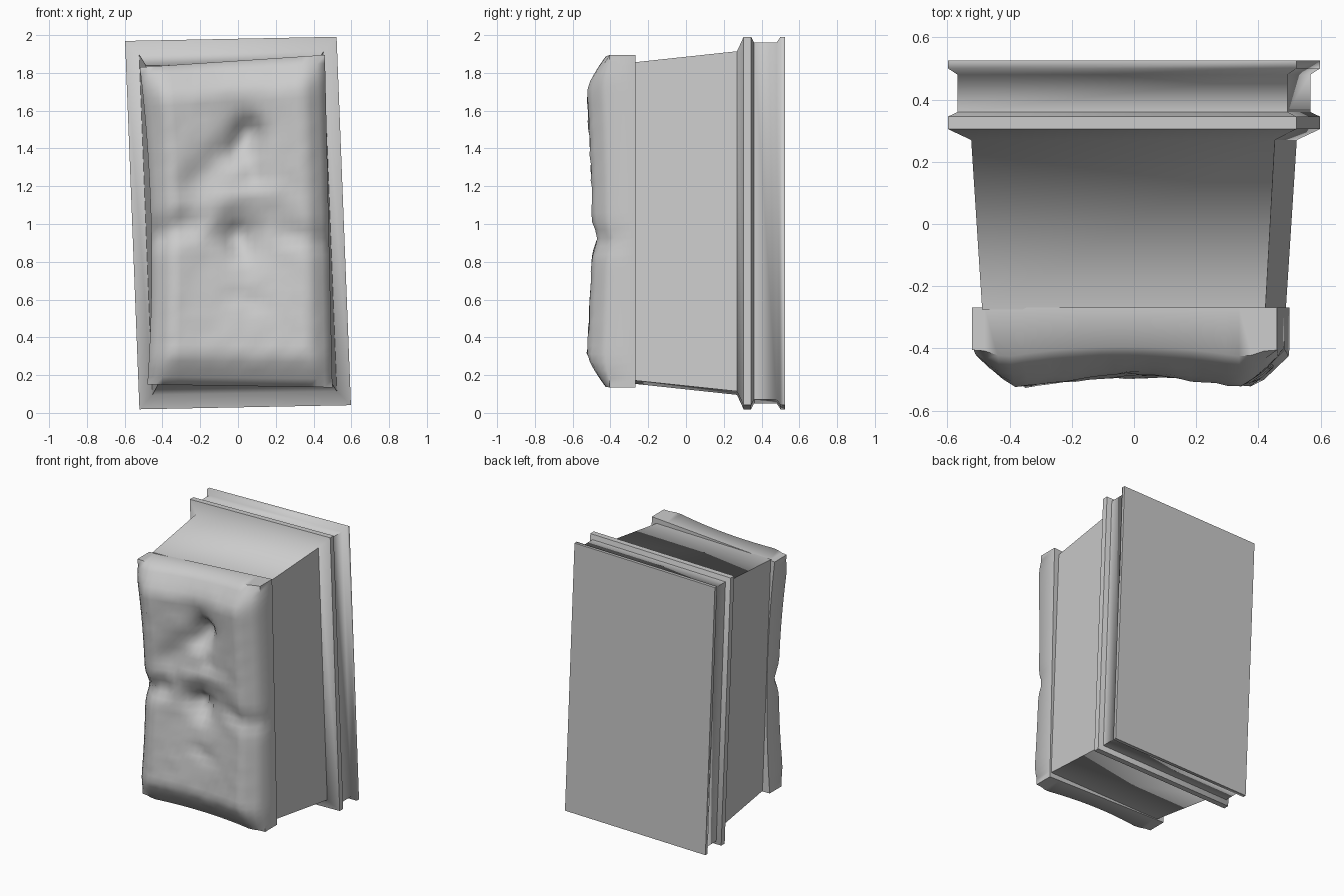
import bpy, bmesh, math, random

if "Cube" in bpy.data.objects:
    bpy.data.objects.remove(bpy.data.objects["Cube"])

random.seed(4)
TILT = 0.039          # whole piece leans slightly in the front plane
MID_Z = 1.005


def finish(name, bm, angle):
    bmesh.ops.recalc_face_normals(bm, faces=bm.faces)
    mesh = bpy.data.meshes.new(name)
    bm.to_mesh(mesh)
    bm.free()
    ob = bpy.data.objects.new(name, mesh)
    bpy.context.collection.objects.link(ob)
    bpy.ops.object.select_all(action='DESELECT')
    ob.select_set(True)
    bpy.context.view_layer.objects.active = ob
    bpy.ops.object.shade_smooth_by_angle(angle=math.radians(angle))
    return ob


# Backing frame with groove and tapered body: stacked rectangles (y, half width, half height)
sections = [(0.525, 0.56, 0.975), (0.50, 0.56, 0.975), (0.48, 0.53, 0.945),
            (0.36, 0.53, 0.945), (0.345, 0.56, 0.975), (0.305, 0.56, 0.975),
            (0.27, 0.488, 0.90), (-0.275, 0.455, 0.842)]
bm = bmesh.new()
rings = []
for y, w, h in sections:
    ring = []
    for sx, sz in ((-1, -1), (1, -1), (1, 1), (-1, 1)):
        x, z = sx * w, sz * h
        ring.append(bm.verts.new((x - TILT * z, y, MID_Z + z + TILT * x * 0.5)))
    rings.append(ring)
for a, b in zip(rings, rings[1:]):
    for i in range(4):
        j = (i + 1) % 4
        bm.faces.new((a[i], a[j], b[j], b[i]))
bm.faces.new(rings[0])
bm.faces.new(rings[-1])
finish("frame_and_body", bm, 60)

# Dents in the front pad: segment x0, z0, x1, z1, radius, depth
dents = [(0.0, 0.95, 0.02, 0.92, 0.09, 0.08),
         (0.0, 1.05, 0.0, 0.85, 0.26, 0.035),
         (0.05, 1.50, 0.0, 1.38, 0.06, 0.06),
         (0.04, 1.50, -0.22, 1.22, 0.08, 0.035),
         (-0.02, 1.60, 0.06, 1.48, 0.12, 0.025),
         (-0.52, 0.92, -0.28, 0.99, 0.07, 0.05),
         (0.25, 0.95, 0.50, 0.90, 0.06, 0.03),
         (-0.02, 0.62, 0.11, 0.58, 0.04, 0.02),
         (0.08, 1.45, 0.08, 1.25, 0.05, 0.03),
         (-0.10, 1.12, 0.18, 1.16, 0.06, -0.025)]


def segment_distance(x, z, x0, z0, x1, z1):
    dx, dz = x1 - x0, z1 - z0
    t = ((x - x0) * dx + (z - z0) * dz) / (dx * dx + dz * dz + 1e-9)
    t = max(0, min(1, t))
    return math.hypot(x - x0 - t * dx, z - z0 - t * dz)


def pad_point(u, v):
    a, b = (u + 1) / 2, (v + 1) / 2
    left = -0.48 - 0.04 * b + 0.04 * (1 - v * v)
    right = 0.50 - 0.04 * b - 0.0 * (1 - v * v)
    x = left + (right - left) * a
    low = 0.15 - 0.015 * a
    high = 1.83 + 0.065 * a
    z = low + (high - low) * b
    # Dished face, higher towards the corners
    y = -0.525 + 0.03 * max(0, 1 - (u / 0.75) ** 2) + 0.02 * max(0, 1 - (v / 0.8) ** 2)
    # Rounded rim
    eu, ev = max(0, (abs(u) - 0.74) / 0.26), max(0, (abs(v) - 0.80) / 0.20)
    y += 0.10 * min(1.2, math.hypot(eu ** 1.3, ev ** 1.3))
    for x0, z0, x1, z1, r, depth in dents:
        d = segment_distance(x, z, x0, z0, x1, z1)
        y += depth * math.exp(-(d / r) ** 2)
    # Crumpling gathers around the centre
    near = math.exp(-(math.hypot(x, z - 0.97) / 0.13) ** 2)
    y += random.uniform(-0.025, 0.025) * near
    y += random.uniform(-0.004, 0.004) * (abs(u) < 0.9 and abs(v) < 0.9)
    return x, min(y, -0.31), z


# Crumpled front pad
NX, NZ = 24, 40
bm = bmesh.new()
grid = [[bm.verts.new(pad_point(2 * i / NX - 1, 2 * j / NZ - 1))
         for i in range(NX + 1)] for j in range(NZ + 1)]
for j in range(NZ):
    for i in range(NX):
        bm.faces.new((grid[j][i], grid[j][i + 1], grid[j + 1][i + 1], grid[j + 1][i]))
rim = (grid[0][:-1] + [row[-1] for row in grid[:-1]]
       + grid[-1][:0:-1] + [row[0] for row in grid[:0:-1]])
back = [bm.verts.new((v.co.x, -0.268, v.co.z)) for v in rim]
for i in range(len(rim)):
    j = (i + 1) % len(rim)
    bm.faces.new((rim[i], rim[j], back[j], back[i]))
bm.faces.new(back)
finish("front_pad", bm, 55)
